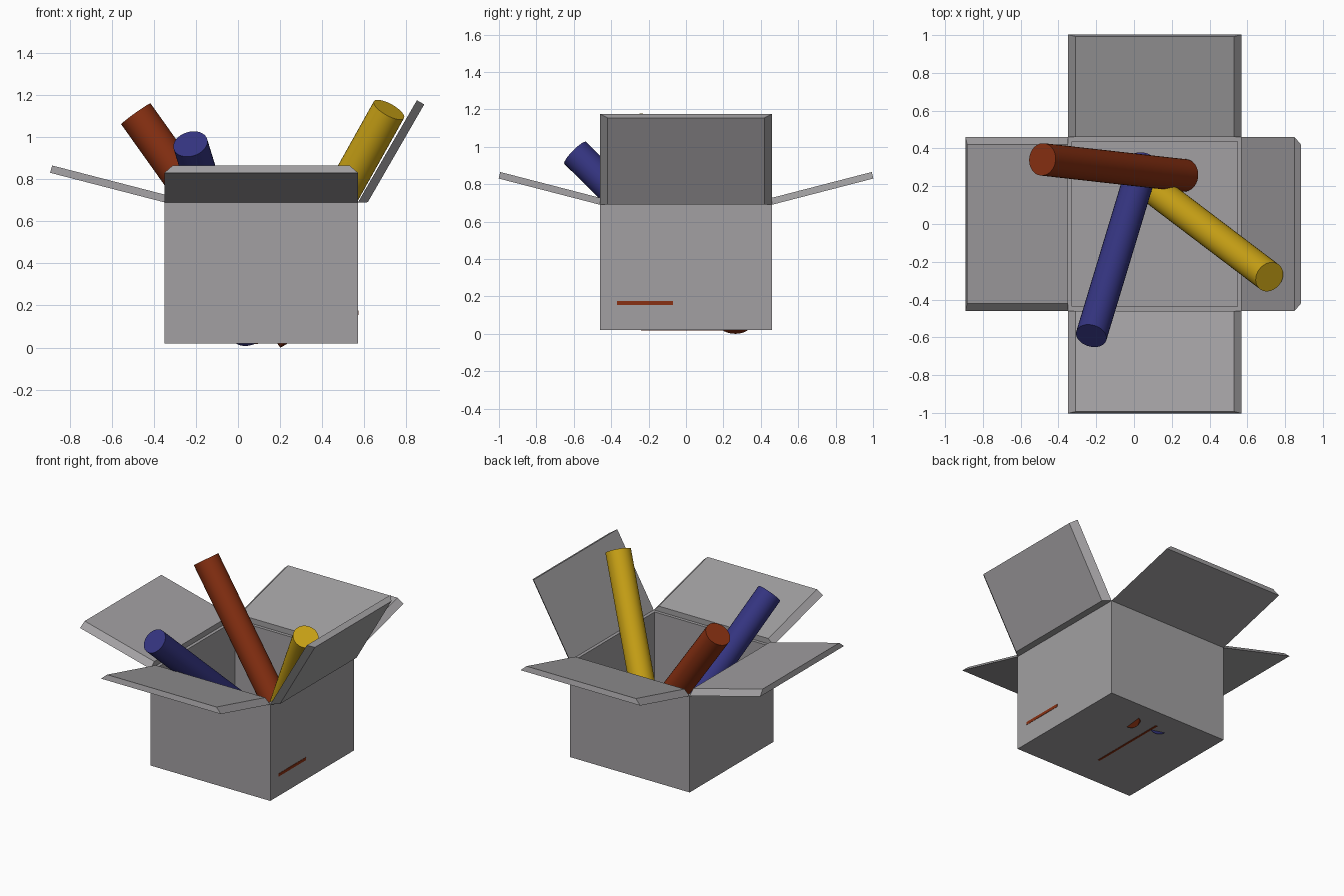
import bpy, bmesh, math
from mathutils import Vector

if "Cube" in bpy.data.objects:
    bpy.data.objects.remove(bpy.data.objects["Cube"])

X0, X1, Y0, Y1, Z0, Z1 = -0.35, 0.57, -0.46, 0.46, 0.02, 0.69


def material(name, rgb):
    m = bpy.data.materials.new(name)
    m.diffuse_color = (*rgb, 1)
    m.use_nodes = True
    m.node_tree.nodes["Principled BSDF"].inputs["Base Color"].default_value = m.diffuse_color
    return m


GREY = material("box_grey", (0.36, 0.35, 0.36))
RED = material("red", (0.25, 0.03, 0.006))
YELLOW = material("yellow", (0.6, 0.37, 0.008))
BLUE = material("blue", (0.035, 0.035, 0.22))


def add_object(name, bm, mat):
    bmesh.ops.recalc_face_normals(bm, faces=bm.faces)
    me = bpy.data.meshes.new(name)
    bm.to_mesh(me)
    bm.free()
    me.materials.append(mat)
    ob = bpy.data.objects.new(name, me)
    bpy.context.collection.objects.link(ob)
    return ob


def cuboid(name, lo, hi, mat, open_top=False):
    bm = bmesh.new()
    bmesh.ops.create_cube(bm, size=1)
    for v in bm.verts:
        v.co = [a + (b - a) * (c + 0.5) for a, b, c in zip(lo, hi, v.co)]
    bmesh.ops.recalc_face_normals(bm, faces=bm.faces)
    if open_top:
        top = max(bm.faces, key=lambda f: f.calc_center_median().z)
        bmesh.ops.delete(bm, geom=[top], context='FACES_ONLY')
    return add_object(name, bm, mat)


def flap(name, hinge, out, tilt, half, thick, shift):
    """Slab with mitred sides: full width on the hinge face, narrower on the other."""
    out, up = Vector(out), Vector((0, 0, 1))
    side = up.cross(out)
    u = out * math.cos(tilt) + up * math.sin(tilt)
    n = up * math.cos(tilt) - out * math.sin(tilt)
    bm = bmesh.new()
    rings = []
    for depth, w, start in ((0, half, 0), (thick, half - 0.04, shift)):
        rings.append([bm.verts.new(Vector(hinge) + u * a + side * b + n * depth)
                      for a, b in ((start, -w), (0.56, -w), (0.56, w), (start, w))])
    bm.faces.new(rings[0])
    bm.faces.new(rings[1])
    for i in range(4):
        j = (i + 1) % 4
        bm.faces.new((rings[0][i], rings[0][j], rings[1][j], rings[1][i]))
    return add_object(name, bm, GREY)


def tube(name, top, bottom, radius, mat):
    top, bottom = Vector(top), Vector(bottom)
    axis = top - bottom
    bpy.ops.mesh.primitive_cylinder_add(vertices=32, radius=radius, depth=axis.length,
                                        location=(top + bottom) / 2)
    ob = bpy.context.object
    ob.name = name
    ob.rotation_euler = axis.to_track_quat('Z', 'Y').to_euler()
    ob.data.materials.append(mat)
    bpy.ops.object.shade_smooth_by_angle(angle=math.radians(35))


# Open box with thin walls
box = cuboid("box", (X0, Y0, Z0), (X1, Y1, Z1), GREY, open_top=True)
solid = box.modifiers.new("walls", 'SOLIDIFY')
solid.thickness = 0.022
solid.offset = -1
solid.use_even_offset = True

# Four flaps: three nearly level, the right one steep with its thickness outward
cx = (X0 + X1) / 2
low = math.radians(14.5)
flap("left_flap", (X0, 0, Z1), (-1, 0, 0), low, 0.46, 0.036, 0.009)
flap("front_flap", (cx, Y0, Z1), (0, -1, 0), low, 0.46, 0.036, 0.009)
flap("back_flap", (cx, Y1, Z1), (0, 1, 0), low, 0.46, 0.036, 0.009)
flap("right_flap", (X1, 0, Z1), (1, 0, 0), math.radians(60), 0.46, -0.04, 0.0235)

# Tubes standing in the box
tube("red_tube", (-0.485, 0.342, 1.11), (0.27, 0.257, 0.05), 0.086, RED)
tube("yellow_tube", (0.717, -0.28, 1.13), (0.13, 0.165, 0.08), 0.082, YELLOW)
tube("blue_tube", (-0.226, -0.592, 0.967), (0.05, 0.32, 0.068), 0.083, BLUE)

# Small red marks on the right wall and the underside
cuboid("wall_mark", (X1 - 0.002, -0.37, 0.155), (X1 + 0.002, -0.07, 0.175), RED)
cuboid("base_mark", (0.08, -0.24, Z0 - 0.002), (0.095, 0.325, Z0 + 0.002), RED)
